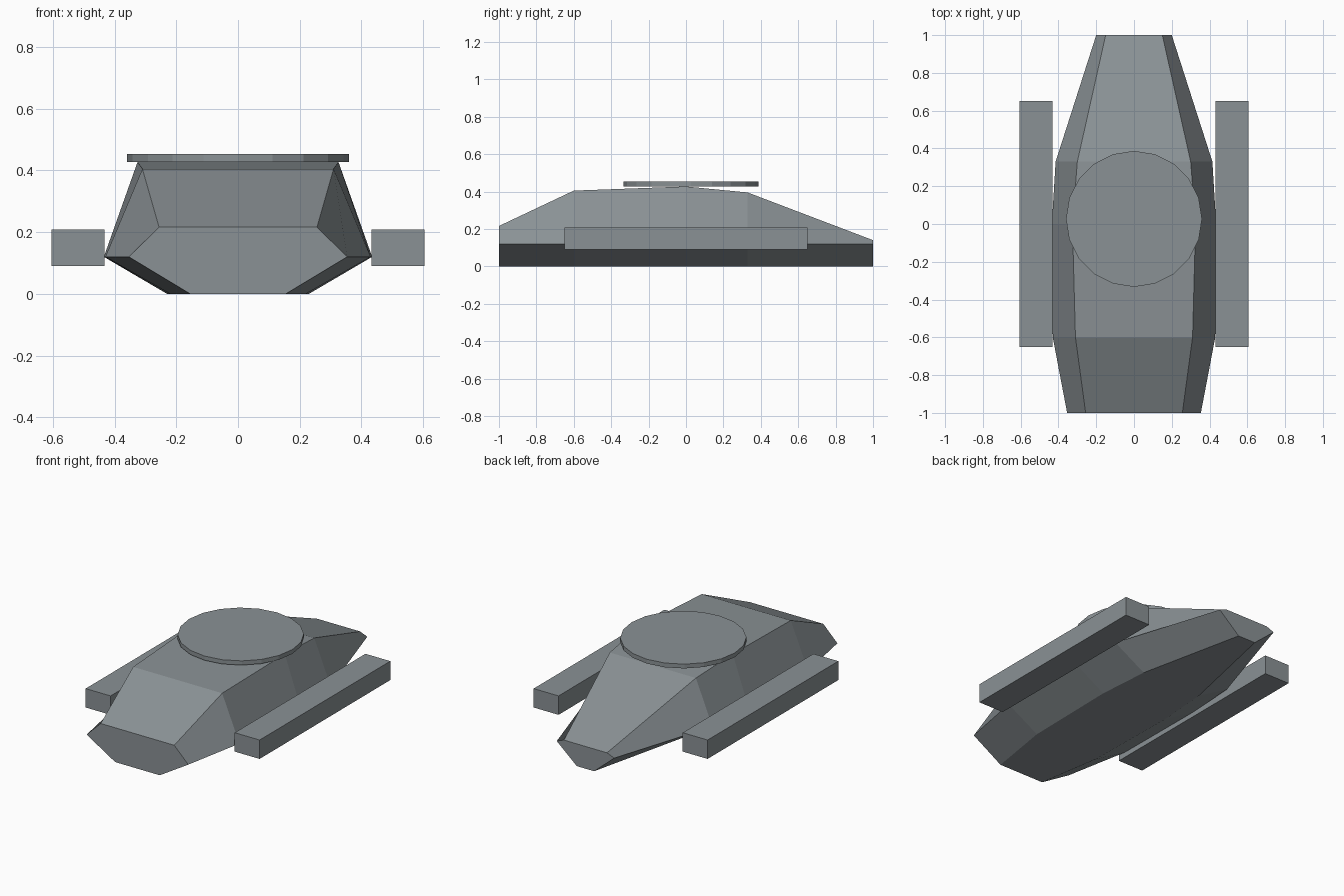
import bpy, bmesh
from mathutils import Matrix

if "Cube" in bpy.data.objects:
    bpy.data.objects.remove(bpy.data.objects["Cube"])

# Dark blue-grey paint shared by all parts
paint = bpy.data.materials.new("dark_grey_paint")
paint.diffuse_color = (0.255, 0.285, 0.30, 1)
paint.use_nodes = True
paint.node_tree.nodes["Principled BSDF"].inputs["Base Color"].default_value = paint.diffuse_color


def finish(name, bm):
    bmesh.ops.recalc_face_normals(bm, faces=bm.faces)
    mesh = bpy.data.meshes.new(name)
    bm.to_mesh(mesh)
    bm.free()
    mesh.materials.append(paint)
    obj = bpy.data.objects.new(name, mesh)
    bpy.context.collection.objects.link(obj)
    return obj


# Hull: hexagonal sections lofted from front to back
# (y, bottom half width, middle half width, top half width, top height)
SECTIONS = [
    (-1.00, 0.155, 0.354, 0.256, 0.216),
    (-0.60, 0.220, 0.430, 0.310, 0.405),
    (0.00, 0.230, 0.435, 0.326, 0.427),
    (0.33, 0.205, 0.415, 0.300, 0.395),
    (1.00, 0.060, 0.200, 0.150, 0.140),
]
MID_Z = 0.12

bm = bmesh.new()
rings = []
for y, low, mid, top, top_z in SECTIONS:
    right = [(low, 0.0), (mid, MID_Z), (top, top_z)]
    outline = right + [(-x, z) for x, z in reversed(right)]
    rings.append([bm.verts.new((x, y, z)) for x, z in outline])
for a, b in zip(rings, rings[1:]):
    for i in range(6):
        j = (i + 1) % 6
        bm.faces.new((a[i], a[j], b[j], b[i]))
bm.faces.new(rings[0])
bm.faces.new(rings[-1])
finish("hull", bm)

# Round turret ring on the roof
bm = bmesh.new()
bmesh.ops.create_cone(bm, cap_ends=True, segments=20, radius1=0.36, radius2=0.36,
                      depth=0.027, matrix=Matrix.Translation((0, 0.027, 0.4405)))
finish("turret_ring", bm)

# Track boxes on both sides
for side, name in ((-1, "left_track"), (1, "right_track")):
    bm = bmesh.new()
    bmesh.ops.create_cube(bm, size=1.0, matrix=Matrix.Translation((side * 0.519, 0, 0.149))
                          @ Matrix.Diagonal((0.173, 1.3, 0.119, 1)))
    finish(name, bm)
